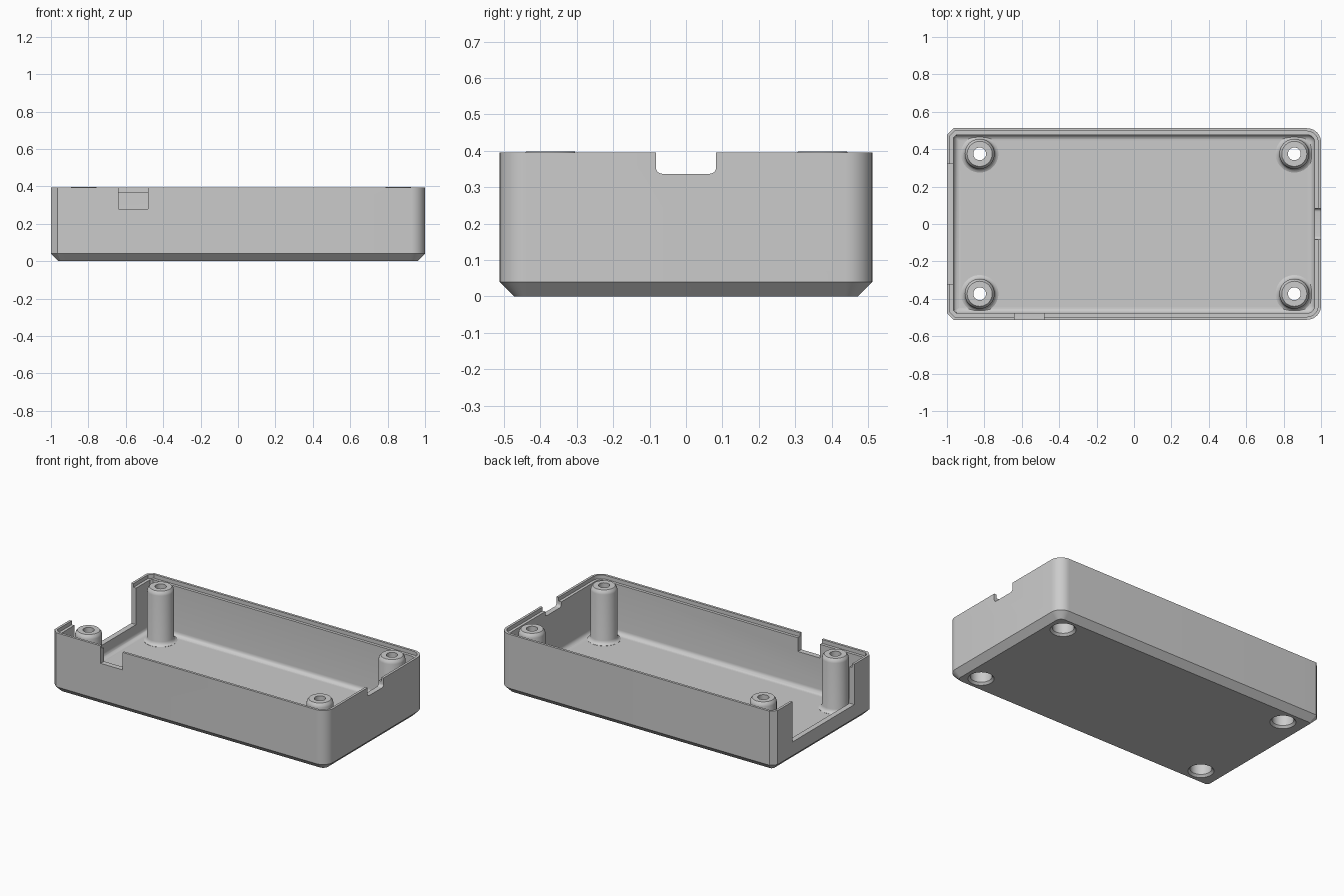
import bpy, bmesh
from math import sin, cos, pi, radians
from mathutils import Vector

cube = bpy.data.objects.get("Cube")
if cube:
    bpy.data.objects.remove(cube)

HX, HY, TOP, FLOOR = 1.0, 0.512, 0.395, 0.045
WALL, LIP, FILLET = 0.035, 0.016, 0.03

grey = bpy.data.materials.new("plain grey plastic")
grey.use_nodes = True
colour = (0.6, 0.6, 0.6, 1)
grey.diffuse_color = colour
grey.node_tree.nodes["Principled BSDF"].inputs["Base Color"].default_value = colour


def make_object(name, bm):
    bmesh.ops.recalc_face_normals(bm, faces=bm.faces)
    mesh = bpy.data.meshes.new(name)
    bm.to_mesh(mesh)
    bm.free()
    mesh.materials.append(grey)
    obj = bpy.data.objects.new(name, mesh)
    bpy.context.collection.objects.link(obj)
    return obj


def loft(bm, rings):
    """Skin a stack of closed rings and cap both ends."""
    loops = [[bm.verts.new(p) for p in ring] for ring in rings]
    for low, high in zip(loops, loops[1:]):
        for i in range(len(low)):
            j = (i + 1) % len(low)
            bm.faces.new((low[i], low[j], high[j], high[i]))
    bm.faces.new(loops[0])
    bm.faces.new(loops[-1])


def outline(inset, z):
    """Case plan: round corners on the left end, cut corners on the right."""
    x, y = HX - inset, HY - inset
    r, c = 0.075 - inset, 0.035 - 0.586 * inset
    pts = []
    for start, sy in ((-90, -1), (0, 1)):
        for k in range(11):
            a = radians(start + 9 * k)
            pts.append((x - r + r * cos(a), sy * (y - r) + r * sin(a), z))
    pts += [(-x + c, y, z), (-x, y - c, z), (-x, -y + c, z), (-x + c, -y, z)]
    return pts


def revolve(bm, profile, centre, sides=48):
    loft(bm, [[(centre[0] + r * cos(2 * pi * k / sides),
                centre[1] + r * sin(2 * pi * k / sides), z)
               for k in range(sides)] for r, z in profile])


def box(bm, low, high):
    size = Vector(high) - Vector(low)
    made = bmesh.ops.create_cube(bm, size=1)["verts"]
    bmesh.ops.scale(bm, vec=size, verts=made)
    bmesh.ops.translate(bm, vec=(Vector(low) + Vector(high)) / 2, verts=made)


def combine(target, tool, operation):
    tool.hide_render = True
    mod = target.modifiers.new(operation.lower(), 'BOOLEAN')
    mod.operation, mod.solver, mod.object = operation, 'EXACT', tool
    bpy.context.view_layer.objects.active = target
    bpy.ops.object.modifier_apply(modifier=mod.name)
    bpy.data.objects.remove(tool)


# Tray with bevelled base, stepped rim and filleted floor
rings = [outline(0.04, 0), outline(0, 0.04), outline(0, TOP), outline(LIP, TOP),
         outline(LIP, 0.37), outline(WALL, 0.37)]
for k in range(7):
    a = radians(15 * k)
    rings.append(outline(WALL + FILLET * (1 - cos(a)), FLOOR + FILLET * (1 - sin(a))))
bm = bmesh.new()
loft(bm, rings)
case = make_object("enclosure_tray", bm)

# Cable opening on the right end, port notch at the front
bm = bmesh.new()
box(bm, (-1.2, -0.32, 0.13), (-0.92, 0.32, 0.6))
box(bm, (-0.64, -0.7, 0.28), (-0.48, -0.44, 0.6))
combine(case, make_object("opening_cutter", bm), 'DIFFERENCE')

# Small notch with rounded lower corners on the left end
bm = bmesh.new()
nr, low = 0.018, 0.337
section = [(0.083, 0.6), (-0.083, 0.6)]
for start, side in ((180, -1), (270, 1)):
    for k in range(7):
        a = radians(start + 15 * k)
        section.append((side * (0.083 - nr) + nr * cos(a), low + nr + nr * sin(a)))
loft(bm, [[(x, y, z) for y, z in section] for x in (0.93, 1.2)])
combine(case, make_object("notch_cutter", bm), 'DIFFERENCE')

# Four screw posts, flared at the floor, bored through and countersunk below
centres = [(x, y) for x in (-0.825, 0.857) for y in (-0.373, 0.375)]
post = [(0.1, 0.02), (0.1, FLOOR + 0.001), (0.091, 0.05), (0.084, 0.057),
        (0.08, 0.07), (0.08, 0.372), (0.077, 0.385), (0.067, 0.398)]
bore = [(0.086, -0.01), (0.064, 0.014), (0.064, 0.25), (0.034, 0.25), (0.034, 0.5)]
for name, profile, operation in (("screw_posts", post, 'UNION'),
                                 ("screw_bores", bore, 'DIFFERENCE')):
    bm = bmesh.new()
    for centre in centres:
        revolve(bm, profile, centre)
    combine(case, make_object(name, bm), operation)

bpy.ops.object.select_all(action='DESELECT')
case.select_set(True)
bpy.context.view_layer.objects.active = case
bpy.ops.object.shade_smooth_by_angle(angle=radians(30))
